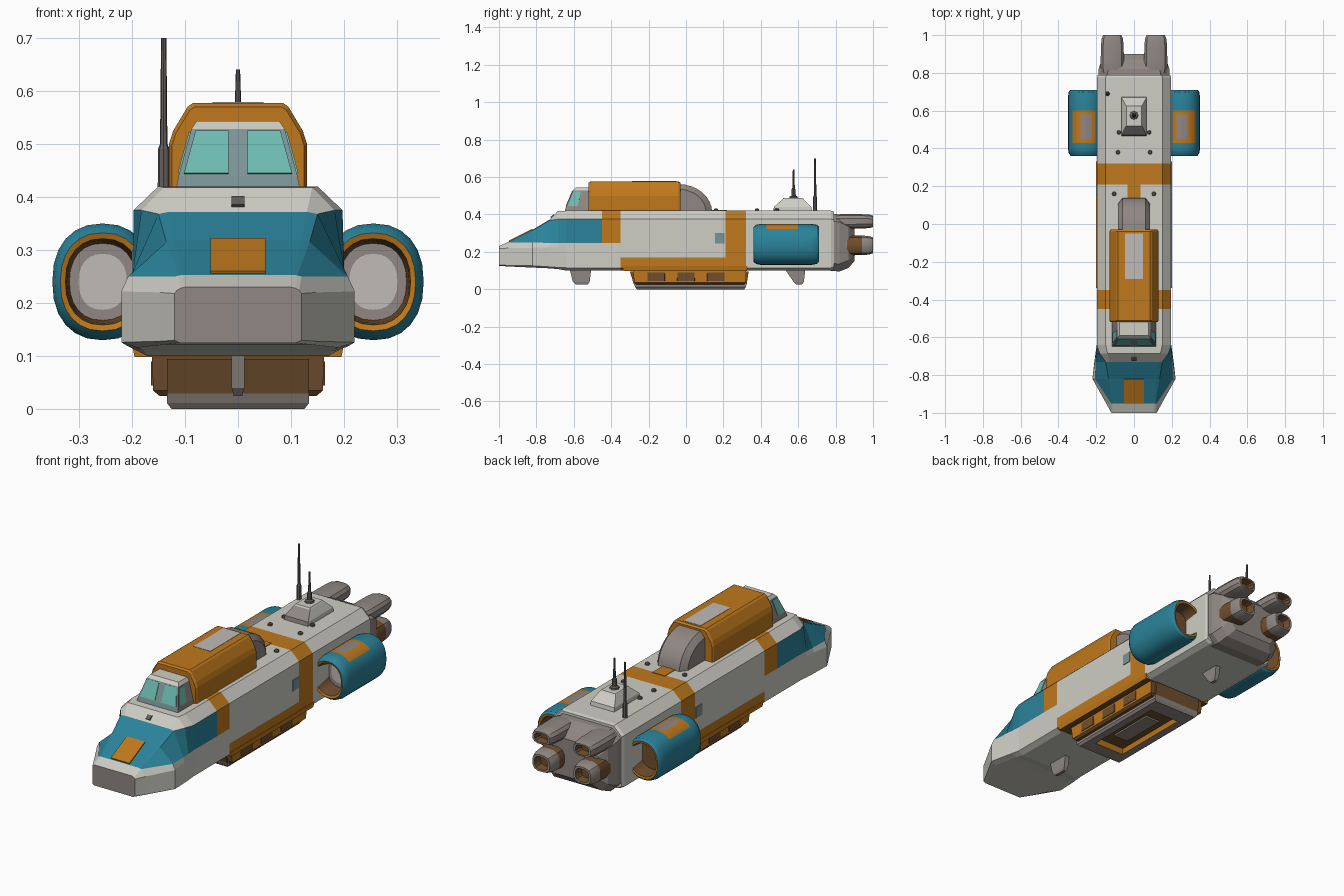
import bpy, bmesh, math
from mathutils import Vector

if "Cube" in bpy.data.objects:
    bpy.data.objects.remove(bpy.data.objects["Cube"])


def material(name, r, g, b):
    m = bpy.data.materials.new(name)
    m.diffuse_color = [(c / 255) ** 2.2 for c in (r, g, b)] + [1]
    m.use_nodes = True
    m.node_tree.nodes["Principled BSDF"].inputs["Base Color"].default_value = m.diffuse_color
    return m


PALETTE = [
    material("off_white", 205, 204, 195), material("orange", 190, 120, 34),
    material("blue", 46, 130, 153), material("warm_grey", 142, 134, 129),
    material("glass", 108, 186, 176), material("brown", 112, 80, 50),
    material("dark_grey", 100, 95, 92), material("pale_grey", 190, 186, 182),
    material("slate", 122, 146, 148)]
WHITE, ORANGE, BLUE, GREY, GLASS, BROWN, DARK, PALE, SLATE = range(9)


def finish(name, bm, rule, smooth=False):
    """Turn a bmesh into an object, colouring faces by a rule on their centre."""
    bmesh.ops.recalc_face_normals(bm, faces=bm.faces)
    for f in bm.faces:
        f.material_index = rule(f.calc_center_median()) if callable(rule) else rule
        f.smooth = smooth
    me = bpy.data.meshes.new(name)
    bm.to_mesh(me)
    bm.free()
    for m in PALETTE:
        me.materials.append(m)
    if smooth:
        me.set_sharp_from_angle(angle=math.radians(32))
    ob = bpy.data.objects.new(name, me)
    bpy.context.collection.objects.link(ob)
    return ob


def loft(name, rings, rule, smooth=False):
    bm = bmesh.new()
    vs = [[bm.verts.new(p) for p in r] for r in rings]
    n = len(vs[0])
    for a, b in zip(vs, vs[1:]):
        for j in range(n):
            bm.faces.new((a[j], a[(j + 1) % n], b[(j + 1) % n], b[j]))
    bm.faces.new(vs[0])
    bm.faces.new(vs[-1])
    return finish(name, bm, rule, smooth)


def section(y, half):
    """Symmetric cross-section across x from half-profile (x, z), bottom to top."""
    return [(x, y, z) for x, z in half] + [(-x, y, z) for x, z in reversed(half)]


def rect(z, w, y0, y1):
    return [(-w, y0, z), (w, y0, z), (w, y1, z), (-w, y1, z)]


def tube_y(cx, cz, y, rx, rz, n, power=1.0, turn=0.0):
    out = []
    for k in range(n):
        a = 2 * math.pi * (k + turn) / n
        c, s = math.cos(a), math.sin(a)
        out.append((cx + rx * math.copysign(abs(c) ** power, c), y,
                    cz + rz * math.copysign(abs(s) ** power, s)))
    return out


def rod(name, x, y, profile, color, n=8):
    loft(name, [[(x + r * math.cos(2 * math.pi * k / n), y + r * math.sin(2 * math.pi * k / n), z)
                 for k in range(n)] for z, r in profile], color)


def plate(name, corners, out, color, t=0.005):
    """Thin panel on a surface; 'out' is the rough outward direction."""
    p = [Vector(c) for c in corners]
    nrm = (p[1] - p[0]).cross(p[2] - p[0]).normalized()
    if nrm.dot(Vector(out)) < 0:
        nrm = -nrm
    loft(name, [[v - nrm * 0.003 for v in p], [v + nrm * t for v in p]], color)


# Main hull with faceted nose
body = [(.17, .10), (.197, .115), (.197, .17), (.197, .225), (.197, .247), (.197, .375), (.15, .42)]
hull = [
    (-1.0, [(.11, .125), (.12, .13), (.12, .17), (.12, .218), (.115, .224), (.108, .228), (.10, .23)]),
    (-.95, [(.135, .122), (.147, .128), (.147, .17), (.147, .22), (.12, .25), (.112, .252), (.105, .253)]),
    (-.82, [(.19, .116), (.22, .126), (.22, .17), (.22, .222), (.207, .25), (.135, .315), (.12, .318)]),
    (-.73, [(.18, .112), (.21, .12), (.209, .17), (.208, .225), (.203, .248), (.15, .368), (.13, .372)]),
    (-.685, [(.175, .108), (.204, .117), (.203, .17), (.202, .225), (.20, .247), (.182, .375), (.14, .418)]),
    (-.64, body)] + [(y, body) for y in (-.45, -.35, .21, .32, .775)] + [
    (.79, [(x * .97, .26 + (z - .26) * .97) for x, z in body])]


def hull_color(c):
    if c.y < -.99:
        return GREY
    if c.y < -.45:
        if c.z < .2495 or c.y < -.96:
            return WHITE
        return WHITE if (c.y > -.73 and c.z > .38) else BLUE
    if -.45 < c.y < -.35 and c.z > .247:
        return ORANGE
    if .21 < c.y < .32 or (-.35 < c.y < .21 and c.z < .17 and abs(c.x) > .05):
        return ORANGE
    return WHITE


loft("hull", [section(y, h) for y, h in hull], hull_color)
plate("nose_panel", [(-.052, -.945, .256), (.052, -.945, .256), (.052, -.82, .318), (-.052, -.82, .318)],
      (0, -1, 1), ORANGE)
plate("nose_latch", [(-.012, -.722, .382), (.012, -.722, .382), (.012, -.705, .398), (-.012, -.705, .398)],
      (0, -1, 1), DARK)
plate("spine_stripe", [(-.035, .12, .42), (.035, .12, .42), (.035, .22, .42), (-.035, .22, .42)],
      (0, 0, 1), ORANGE, .003)
for s in (1, -1):
    plate("side_hatch", [(s * .197, .155, .245), (s * .197, .205, .245), (s * .197, .205, .30),
                         (s * .197, .155, .30)], (s, 0, 0), SLATE, .003)

# Upper orange cabin with roof panel
cab = [(.13, .40), (.13, .50), (.122, .525), (.095, .57), (.085, .577)]
cab_in = [(x * .96, .40 + (z - .40) * .96) for x, z in cab]
loft("cabin", [section(-.52, cab_in), section(-.51, cab), section(-.04, cab), section(-.03, cab_in)], ORANGE)
plate("cabin_roof_panel", [(-.048, -.29, .577), (.048, -.29, .577), (.048, -.05, .577), (-.048, -.05, .577)],
      (0, 0, 1), PALE, .0015)

# Cockpit and windows
loft("cockpit", [rect(.41, .118, -.65, -.49), rect(.44, .112, -.642, -.49),
                 rect(.528, .088, -.605, -.49), rect(.543, .078, -.59, -.49)],
     lambda c: WHITE if c.z > .53 else GREY if abs(c.x) > .05 else SLATE)


def cockpit_front(x, t):
    return (x, -.642 + .037 * t, .44 + .088 * t)


def cockpit_side(s, y, t):
    return (s * (.112 - .024 * t), y + .03 * t, .44 + .088 * t)


for s in (1, -1):
    plate("front_window", [cockpit_front(s * .018, .04), cockpit_front(s * .102, .04),
                           cockpit_front(s * .08, .95), cockpit_front(s * .018, .95)], (0, -1, .3), GLASS, .003)
    plate("side_window", [cockpit_side(s, -.632, .05), cockpit_side(s, -.58, .05),
                          cockpit_side(s, -.59, .93), cockpit_side(s, -.63, .93)], (s, 0, .2), GLASS, .003)

# Rounded dome behind the cabin
def dome_ring(x, k):
    arc = [(x, -.04 + .18 * k * math.cos(a), .41 + .152 * k * math.sin(a))
           for a in [math.pi / 2 * i / 8 for i in range(9)]]
    return arc + [(x, -.04, .41)]


loft("rear_dome", [dome_ring(x, k) for x, k in ((-.085, .82), (-.06, 1), (.06, 1), (.085, .82))], GREY, True)

# Sensor housing, antennas and bolts
loft("sensor_housing", [rect(.41, .068, .465, .675), rect(.44, .066, .47, .67),
                        rect(.48, .045, .515, .63), rect(.487, .04, .52, .625)],
     lambda c: GREY if c.y < .51 else WHITE)
rod("sensor_mast", 0, .575, [(.48, .024), (.495, .022), (.50, .012), (.535, .011), (.54, .007), (.64, .004)], DARK)
rod("tall_antenna", -.14, .69, [(.41, .013), (.43, .011), (.49, .011), (.50, .007), (.70, .005)], DARK)
for x, y in ((.085, .38), (.08, .485), (.105, .16)):
    for s in (1, -1):
        rod("deck_bolt", s * x, y, [(.415, .012), (.428, .011), (.432, .007)], DARK)

# Side engine nacelles: (y, scale) from the intake disc, around the shell, to the exhaust
PROFILE = [(.45, .48), (.45, .66), (.385, .71), (.364, .74), (.36, .84), (.375, .95), (.40, 1), (.43, 1), (.45, 1),
           (.58, 1), (.60, 1), (.67, 1), (.70, .95), (.71, .86), (.708, .76), (.63, .70)]


def nacelle_color(c):
    dx, dz = (abs(c.x) - .255) / .095, (c.z - .24) / .11
    r = math.hypot(dx, dz)
    if r < .3:
        return PALE if c.y < .5 else BROWN
    if r < .765 and (c.y < .455 or c.y > .62):
        return GREY if c.y > .445 and c.y < .5 else BROWN
    if r < .85 and (c.y < .365 or c.y > .707):
        return ORANGE
    if dz > .75 and .43 < c.y < .60 and -.55 < dx < .65:
        return GREY if (.45 < c.y < .58 and -.33 < dx < .33) else ORANGE
    return BLUE


for s in (1, -1):
    loft("engine_nacelle", [tube_y(s * .255, .24, y, .095 * k, .11 * k, 24, .88) for y, k in PROFILE],
         nacelle_color, True)

# Rear bulkhead with four thrusters
loft("rear_bulkhead", [section(y, [(.15 * k, b), (.19 * k, b + .04), (.19 * k, t - .04), (.14 * k, t)])
                       for y, k, b, t in ((.76, 1, .10, .405), (.82, .99, .095, .40), (.87, .9, .115, .375),
                                          (.90, .72, .15, .34))], GREY)
for s in (1, -1):
    for name, z, rz, band in (("upper_thruster", .363, .04, GREY), ("lower_thruster", .235, .055, BROWN)):
        rings = [tube_y(s * .115, z, y, .063 * k, rz * k, 12, .7, .5)
                 for y, k in ((.80, .9), (.83, 1), (.86, 1), (.94, .98), (.98, .92), (1.0, .78),
                              (1.0, .60), (.96, .5))]
        loft(name, rings, lambda c, e=band, z=z, h=rz: BROWN if .955 < c.y < .985 and abs(c.z - z) < h * .7
             and abs(abs(c.x) - .115) < .044 else (e if .86 < c.y < .94 else GREY), True)

# Belly module: flange, side body and recessed keel
loft("belly_flange", [rect(.098, .195, -.335, .325), rect(.125, .20, -.34, .33)],
     lambda c: BROWN if c.z < .1 else ORANGE)
loft("belly_body", [rect(.025, .148, -.265, .31), rect(.035, .16, -.275, .318), rect(.10, .162, -.285, .322)],
     lambda c: ORANGE if abs(c.x) > .157 else BROWN)
loft("belly_keel", [rect(.04, .075, -.17, .21), rect(.0, .085, -.19, .23), rect(.0, .125, -.262, .312),
                    rect(.012, .134, -.272, .32), rect(.03, .134, -.28, .325), rect(.095, .134, -.30, .335)],
     lambda c: BROWN if c.z > .03 else (ORANGE if .015 < c.z < .025 and abs(c.x) < .1 and -.2 < c.y < .24 else GREY))
loft("keel_block", [rect(.018, .04, -.10, .14), rect(.05, .045, -.11, .15)], GREY)
for s in (1, -1):
    for y in (-.16, .0, .16):
        loft("belly_rib", [[(s * .155, y - .05, z), (s * .164, y - .045, z), (s * .164, y + .045, z),
                            (s * .155, y + .05, z)] for z in (.045, .09)], BROWN)

# Thin underside fins
for name, top0, top1, low0, low1 in (("front_fin", -.625, -.505, -.605, -.515), ("rear_fin", .52, .64, .575, .63)):
    loft(name, [rect(.025, .008, low0 + .015, low1 - .01), rect(.04, .012, low0, low1),
                rect(.12, .013, top0, top1)], GREY)
